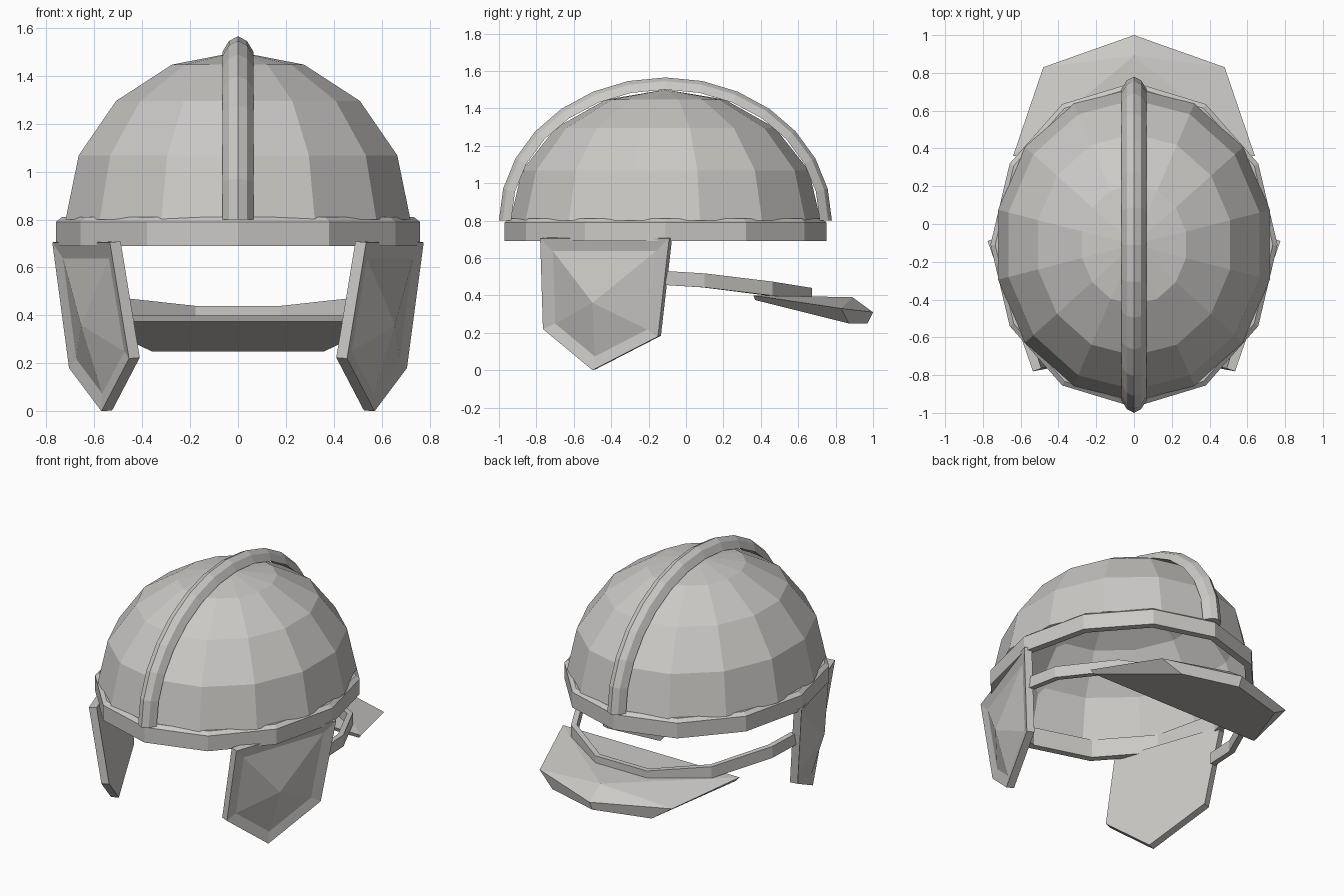
import bpy, bmesh
from math import sin, cos, pi, radians
from mathutils import Vector

if "Cube" in bpy.data.objects:
    bpy.data.objects.remove(bpy.data.objects["Cube"], do_unlink=True)

steel = bpy.data.materials.new("pale_steel")
steel.use_nodes = True
COLOUR = (0.6, 0.585, 0.565, 1)
steel.diffuse_color = COLOUR
steel.node_tree.nodes["Principled BSDF"].inputs["Base Color"].default_value = COLOUR

CY = -0.11  # centre of the bowl along y


def finish(name, bm):
    bmesh.ops.recalc_face_normals(bm, faces=bm.faces)
    mesh = bpy.data.meshes.new(name)
    bm.to_mesh(mesh)
    bm.free()
    mesh.materials.append(steel)
    obj = bpy.data.objects.new(name, mesh)
    bpy.context.collection.objects.link(obj)
    return obj


def loft(name, sections, cyclic):
    """Skin a row of closed cross-sections, capping the ends if open."""
    bm = bmesh.new()
    rows = [[bm.verts.new(p) for p in s] for s in sections]
    n = len(rows[0])
    for i in range(len(rows) if cyclic else len(rows) - 1):
        a, b = rows[i], rows[(i + 1) % len(rows)]
        for j in range(n):
            k = (j + 1) % n
            bm.faces.new((a[j], a[k], b[k], b[j]))
    if not cyclic:
        bm.faces.new(rows[0])
        bm.faces.new(rows[-1])
    return finish(name, bm)


# Faceted open bowl: upper half of a stretched sphere
bm = bmesh.new()
bmesh.ops.create_uvsphere(bm, u_segments=14, v_segments=8, radius=1)
bmesh.ops.delete(bm, geom=[v for v in bm.verts if v.co.z < -0.01], context='VERTS')
# Turn so that a corner lies on the centre line front and back
first = min((v for v in bm.verts if abs(v.co.z) < 0.01), key=lambda v: abs(v.co.x))
turned = abs(first.co.x) > 0.01
for v in bm.verts:
    x, y = (v.co.y, v.co.x) if turned else (v.co.x, v.co.y)
    v.co = Vector((x * 0.738, CY + y * 0.83, 0.8 + v.co.z * 0.7))
finish("bowl", bm)

# Brow band: twelve-sided ring with a chamfered upper edge
band_profile = [(0, 0.69), (0, 0.79), (-0.025, 0.81), (-0.045, 0.81), (-0.045, 0.69)]
loft("brow_band",
     [[((0.76 + r) * sin(a), CY + (0.86 + r) * cos(a), z) for r, z in band_profile]
      for a in (i * pi / 6 for i in range(12))], True)

# Crest strip arching from front to back
crest_profile = [(-0.065, -0.065), (-0.038, -0.02), (0, 0), (0.038, -0.02), (0.065, -0.065)]
loft("crest",
     [[(x, CY + (0.89 + r) * cos(a), 0.8 + (0.765 + r) * sin(a)) for x, r in crest_profile]
      for a in (i * pi / 14 for i in range(15))], False)

# Neck strap running round the back, sinking toward the middle
strap = []
for deg in (-90, -75, -45, -15, 15, 45, 75, 90):
    c, s = cos(radians(deg)), sin(radians(deg))
    top = 0.53 - 0.095 * c ** 1.5
    strap.append([((0.72 + r) * s, CY + (0.81 + r) * c, top + h)
                  for r, h in ((0, 0), (0, -0.075), (-0.035, -0.075), (-0.035, 0))])
loft("neck_strap", strap, False)

# Neck guard: flared plate with a raised middle and a sloping underside
bm = bmesh.new()


def outline(front, corner, back):
    pts = [front, corner, back] + [(-p[0], p[1], p[2]) for p in (corner, front)]
    return [bm.verts.new(p) for p in pts]


upper = outline((0.64, 0.36, 0.4), (0.48, 0.83, 0.33), (0, 1, 0.31))
lower = outline((0.62, 0.37, 0.375), (0.36, 0.87, 0.25), (0, 0.97, 0.25))
peak = bm.verts.new((0, 0.89, 0.39))
for i in range(5):
    j = (i + 1) % 5
    bm.faces.new((upper[i], upper[j], peak))
    bm.faces.new((upper[i], lower[i], lower[j], upper[j]))
bm.faces.new(lower)
finish("neck_guard", bm)

# Cheek guards: five-sided plates with a sunken border and a pointed boss
OUTER = [(0.775, -0.09, 0.705), (0.535, -0.78, 0.705), (0.455, -0.765, 0.22),
         (0.57, -0.5, 0), (0.705, -0.15, 0.18)]
INWARD = Vector((-0.045, 0.016, 0.004))
for side, name in ((1, "left_cheek_guard"), (-1, "right_cheek_guard")):
    bm = bmesh.new()
    pts = [Vector(p) for p in OUTER]
    front = [bm.verts.new(p) for p in pts]
    back = [bm.verts.new(p + INWARD) for p in pts]
    mid = sum(pts, Vector()) / 5
    inner = [bm.verts.new(p.lerp(mid, 0.2) + INWARD * 0.25) for p in pts]
    boss = bm.verts.new((0.655, -0.5, 0.36))
    for i in range(5):
        j = (i + 1) % 5
        bm.faces.new((front[i], front[j], inner[j], inner[i]))
        bm.faces.new((inner[i], inner[j], boss))
        bm.faces.new((front[i], back[i], back[j], front[j]))
    bm.faces.new(back)
    for v in bm.verts:
        v.co.x *= side
    finish(name, bm)
